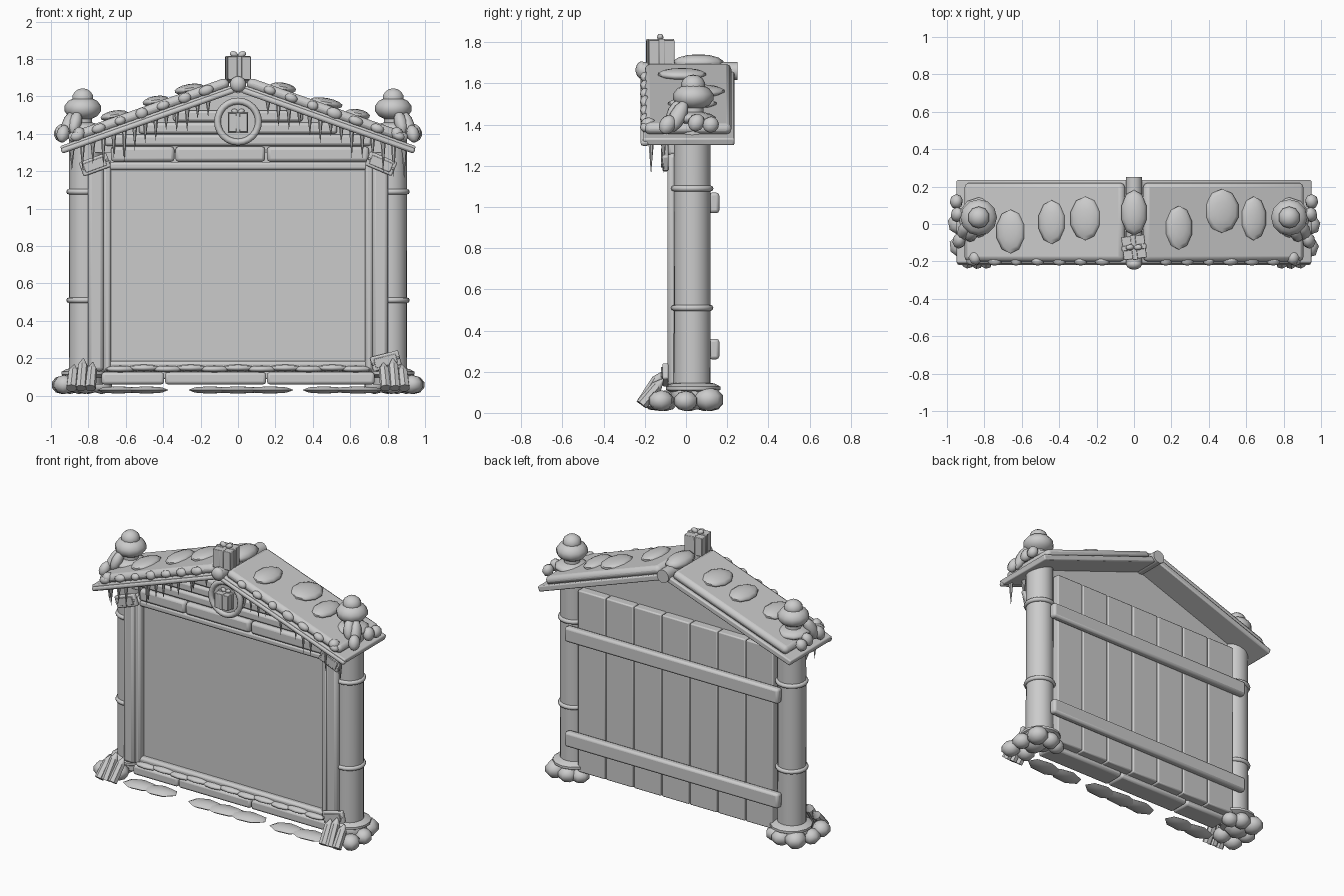
import bpy, math, random
from mathutils import Vector

random.seed(4)
if "Cube" in bpy.data.objects:
    bpy.data.objects.remove(bpy.data.objects["Cube"])

grey = bpy.data.materials.new("plain grey")
grey.use_nodes = True
grey.diffuse_color = (0.6, 0.6, 0.6, 1)
grey.node_tree.nodes["Principled BSDF"].inputs["Base Color"].default_value = (0.6, 0.6, 0.6, 1)

PITCH = math.atan(0.354)


def roof_z(x, lift=0.0):
    """Height of the roof underside at x, raised by lift."""
    return 1.63 - 0.354 * abs(x) + lift


def finish(name, angle=35):
    ob = bpy.context.object
    ob.name = name
    ob.data.materials.append(grey)
    bpy.ops.object.transform_apply(location=False, rotation=False, scale=True)
    bpy.ops.object.shade_smooth_by_angle(angle=math.radians(angle))
    return ob


def box(name, x, y, z, bevel=0.01, rot=(0, 0, 0)):
    """Bevelled box from (min, max) ranges."""
    bpy.ops.mesh.primitive_cube_add(size=1, location=[sum(r) / 2 for r in (x, y, z)], rotation=rot)
    bpy.context.object.scale = [r[1] - r[0] for r in (x, y, z)]
    ob = finish(name)
    if bevel:
        mod = ob.modifiers.new("soft edges", "BEVEL")
        mod.width, mod.segments = bevel, 2
    return ob


def blob(name, loc, size, segs=10, rings=7, rot=(0, 0, 0)):
    bpy.ops.mesh.primitive_uv_sphere_add(segments=segs, ring_count=rings, radius=1, location=loc, rotation=rot)
    bpy.context.object.scale = size
    return finish(name, 60)


def rod(name, a, b, r1, r2=None, verts=16):
    """Cylinder or cone from point a to point b."""
    a, b = Vector(a), Vector(b)
    d = b - a
    bpy.ops.mesh.primitive_cone_add(vertices=verts, radius1=r1, radius2=r1 if r2 is None else r2, depth=d.length,
                                    location=(a + b) / 2, rotation=d.to_track_quat("Z", "Y").to_euler())
    return finish(name, 50)


def ring(name, loc, major, minor, rot=(0, 0, 0)):
    bpy.ops.mesh.primitive_torus_add(major_segments=24, minor_segments=8, major_radius=major,
                                     minor_radius=minor, location=loc, rotation=rot)
    return finish(name, 60)


def gift(name, c, s, turn=0):
    """Box with crossed ribbons and a two-loop bow, s is its half size."""
    x, y, z = c
    for part, wx, wy, wz in (("box", s, s, s), ("ribbon", s * 0.22, s * 1.08, s * 1.06),
                             ("cross_ribbon", s * 1.08, s * 0.22, s * 1.06)):
        box(f"{name}_{part}", (x - wx, x + wx), (y - wy, y + wy), (z - wz, z + wz), s * 0.06, (0, 0, turn))
    for k in (-1, 1):
        blob(name + "_bow", (x + k * s * 0.35, y, z + s * 1.2), (s * 0.38, s * 0.25, s * 0.26), rot=(0, -k * 0.4, turn))


# Notice board and its frame
box("board_panel", (-0.70, 0.70), (-0.04, 0.05), (0.15, 1.24), 0)
box("frame_top", (-0.72, 0.72), (-0.075, 0.02), (1.205, 1.25), 0.015)
box("frame_bottom", (-0.72, 0.72), (-0.075, 0.02), (0.125, 0.185), 0.015)
for start, end in ((-0.73, -0.395), (-0.39, 0.15), (0.155, 0.73)):
    box("sill_plank", (start, end), (-0.085, 0.06), (0.06, 0.125), 0.015)
for start, end in ((-0.68, -0.34), (-0.335, 0.145), (0.155, 0.70)):
    box("header_plank", (start, end), (-0.09, 0.04), (1.25, 1.332), 0.018)
for low, high in ((1.335, 1.395), (1.4, 1.46), (1.465, 1.525)):
    half = (1.63 - high) / 0.354 + 0.05
    box("gable_plank", (-half, half), (-0.075, 0.03), (low, high), 0.015)

# Gable wall behind the stacked planks
gable = bpy.data.meshes.new("gable_wall")
outline = [(-0.84, 1.3), (0.84, 1.3), (0.84, 1.345), (0, 1.64), (-0.84, 1.345)]
gable.from_pydata([(x, y, z) for y in (-0.05, 0.06) for x, z in outline], [],
                  [range(5), range(9, 4, -1)] + [(i, i + 5, (i + 1) % 5 + 5, (i + 1) % 5) for i in range(5)])
gable.materials.append(grey)
bpy.context.collection.objects.link(bpy.data.objects.new("gable_wall", gable))

# Back boards and battens
for i in range(7):
    x = -0.735 + i * 0.21
    box("back_board", (x + 0.003, x + 0.207), (0.045, 0.115), (0.09, 1.32), 0.008)
for z in (0.31, 1.02):
    box("back_batten", (-0.8, 0.8), (0.11, 0.162), (z - 0.05, z + 0.05), 0.015)

for s, side in ((1, "left"), (-1, "right")):
    # Pillars, with rings, and the posts beside the board
    px = s * 0.815
    rod(side + "_pillar", (px, 0.03, 0.06), (px, 0.03, 1.37), 0.09, 0.088, 20)
    for z in (0.51, 1.09):
        ring(side + "_pillar_ring", (px, 0.03, z), 0.088, 0.015)
    box(side + "_outer_post", (s * 0.76 - 0.042, s * 0.76 + 0.042), (-0.09, 0.06), (0.13, 1.26), 0.02)
    box(side + "_inner_post", (s * 0.70 - 0.022, s * 0.70 + 0.022), (-0.08, 0.03), (0.13, 1.26), 0.015)

    # Roof slab, rake mouldings and snow pad
    def slope(name, x0, x1, y, low, high, bevel):
        mid = s * (x0 + x1) / 2
        z = roof_z(mid, (low + high) / 2 / math.cos(PITCH))
        half = (x1 - x0) / 2 / math.cos(PITCH)
        return box(name, (mid - half, mid + half), y, (z - (high - low) / 2, z + (high - low) / 2),
                   bevel, (0, s * PITCH, 0))
    slope(side + "_roof_slab", 0.0, 0.945, (-0.21, 0.235), 0.0, 0.038, 0.008)
    slope(side + "_front_moulding", 0.02, 0.945, (-0.22, -0.18), -0.004, 0.026, 0.012)
    slope(side + "_snow_pad", 0.05, 0.905, (-0.2, 0.22), 0.03, 0.088, 0.025)

    # Snow mounds on the slope and lumps along its front edge
    mounds = ((0.24, -0.02, 0.075), (0.47, 0.07, 0.095), (0.64, 0.03, 0.07)) if s > 0 else \
             ((0.26, 0.03, 0.085), (0.44, 0.01, 0.075), (0.66, -0.04, 0.08))
    for x, y, w in mounds:
        blob(side + "_snow_mound", (s * x, y, roof_z(x, 0.1)), (w, 0.12, 0.028), rot=(0, s * PITCH * 0.5, 0))
    for i in range(7):
        x = 0.17 + i * 0.115
        blob(side + "_edge_snow", (s * x, -0.198, roof_z(x, 0.062)),
             (random.uniform(0.03, 0.045), 0.025, random.uniform(0.022, 0.032)), rot=(0, s * PITCH, 0))

    # Icicles along the rake
    for i in range(14):
        x = 0.16 + i * 0.056
        length = random.uniform(0.06, 0.13) + (0.05 if x > 0.6 else 0)
        y = random.choice((-0.17, -0.17, -0.11))
        rod(side + "_icicle", (s * x, y, roof_z(x, 0.01)), (s * x, y, roof_z(x) - length), 0.015, 0.0, 7)

    # Snow-capped finial and leaning lumps at the eave
    fx = s * 0.83
    blob(side + "_finial_skirt", (fx, 0.035, 1.43), (0.11, 0.11, 0.035))
    rod(side + "_finial_neck", (fx, 0.035, 1.36), (fx, 0.035, 1.53), 0.05, verts=12)
    blob(side + "_finial_ball", (fx, 0.035, 1.535), (0.1, 0.1, 0.065), 12)
    blob(side + "_finial_cap", (fx, 0.035, 1.59), (0.06, 0.06, 0.053), 10)
    for x, y, z, h in ((0.91, -0.04, 1.44, 0.085), (0.935, -0.09, 1.4, 0.05), (0.87, -0.05, 1.46, 0.07),
                       (0.945, 0.05, 1.41, 0.045), (0.95, 0.12, 1.4, 0.04), (0.85, -0.18, 1.4, 0.035)):
        blob(side + "_eave_lump", (s * x, y, z), (0.035, 0.04, h), 8, 6, (-0.45, -s * 0.25, 0))

    # Stones round the pillar foot
    blob(side + "_foot_collar", (px, 0.035, 0.12), (0.135, 0.135, 0.035), 14)
    for x, y, r in ((0.93, -0.12, 0.06), (0.94, 0.0, 0.058), (0.9, 0.11, 0.068), (0.8, 0.12, 0.06),
                    (0.82, -0.1, 0.06), (0.73, 0.09, 0.055), (0.85, 0.02, 0.09)):
        blob(side + "_foot_stone", (s * x, y, r * 0.85 + 0.008), (r * 1.1, r, r * 0.85), 7, 5, (0, 0, x * 9))

    # Leaning pointed logs
    for x, tip in ((0.89, 0.17), (0.84, 0.2), (0.79, 0.18)):
        foot, top = Vector((s * x, -0.215, 0.04)), Vector((s * (x - 0.01), -0.14, tip - 0.04))
        rod(side + "_log", foot, top, 0.03, 0.028, 7)
        rod(side + "_log_tip", top, top + (top - foot).normalized() * 0.045, 0.028, 0.004, 7)

# Ridge pole, ball and ridge snow
rod("ridge_pole", (0, -0.215, 1.66), (0, 0.25, 1.66), 0.044, verts=14)
blob("ridge_ball", (0, -0.215, 1.665), (0.043, 0.03, 0.043), 12)
blob("ridge_snow", (0, 0.06, 1.70), (0.072, 0.125, 0.042))

# Gift on the ridge and round medallion below it
gift("top_gift", (0, -0.125, 1.75), 0.062, 0.12)
medal = (0, -0.13, 1.465)
rod("medallion_disc", (0, -0.07, 1.465), (0, -0.125, 1.465), 0.11, verts=24)
ring("medallion_ring", medal, 0.11, 0.018, (math.pi / 2, 0, 0))
gift("medallion_gift", (0, -0.13, 1.46), 0.05)

# Small tilted tags with a raised border and pins
for x, z, tilt in ((-0.765, 1.235, -0.35), (0.765, 1.24, 0.4), (0.79, 0.185, -0.25)):
    box("tag", (x - 0.078, x + 0.078), (-0.115, -0.085), (z - 0.04, z + 0.04), 0.008, (0, tilt, 0))
    box("tag_face", (x - 0.06, x + 0.06), (-0.121, -0.11), (z - 0.025, z + 0.025), 0.003, (0, tilt, 0))
    for k in (-1, 1):
        pin = (x + k * 0.068 * math.cos(tilt), -0.116, z - k * 0.068 * math.sin(tilt))
        blob("tag_pin", pin, (0.007, 0.006, 0.007), 8, 6)

# Snow on the lower frame and patches on the ground
for i in range(11):
    x = -0.63 + i * 0.126
    blob("sill_snow", (x, -0.075, 0.142 + 0.006 * (i % 2)), (0.085, 0.035, 0.018), 8, 6)
for x, w in ((-0.64, 0.12), (-0.49, 0.12), (-0.15, 0.12), (0.0, 0.14), (0.17, 0.13), (0.46, 0.12), (0.64, 0.14)):
    blob("ground_snow", (x, -0.13, 0.03), (w, 0.07, 0.02), 7, 4, (0, 0, 0.1))
